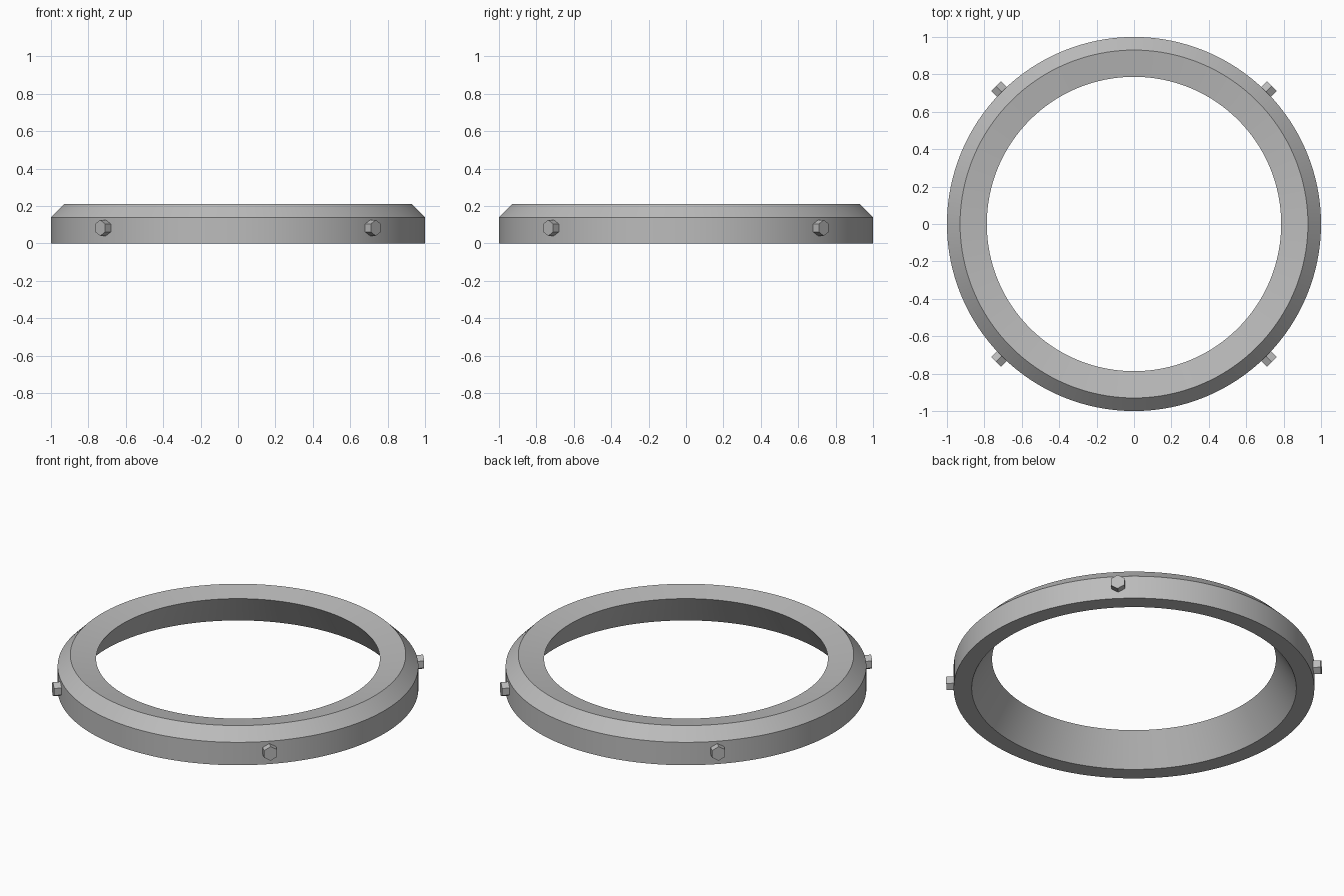
import bpy
import bmesh
import math
from mathutils import Matrix, Vector

default = bpy.data.objects.get("Cube")
if default:
    bpy.data.objects.remove(default, do_unlink=True)

metal = bpy.data.materials.new("grey metal")
metal.use_nodes = True
GREY = (0.5, 0.5, 0.5, 1)
metal.diffuse_color = GREY
metal.node_tree.nodes["Principled BSDF"].inputs["Base Color"].default_value = GREY


def add_object(name, bm):
    bmesh.ops.recalc_face_normals(bm, faces=bm.faces)
    mesh = bpy.data.meshes.new(name)
    bm.to_mesh(mesh)
    bm.free()
    mesh.materials.append(metal)
    obj = bpy.data.objects.new(name, mesh)
    bpy.context.collection.objects.link(obj)
    return obj


# Ring: closed (radius, height) profile with a chamfer, dished top and flared bore
profile = [(0.9, 0), (1, 0), (1, 0.14), (0.93, 0.21), (0.787, 0.186)]
bm = bmesh.new()
verts = [bm.verts.new((r, 0, z)) for r, z in profile]
edges = [bm.edges.new((verts[i - 1], verts[i])) for i in range(len(verts))]
bmesh.ops.spin(bm, geom=verts + edges, cent=(0, 0, 0), axis=(0, 0, 1),
               angle=math.tau, steps=128, use_merge=True)
bmesh.ops.remove_doubles(bm, verts=bm.verts, dist=0.0001)
ring = add_object("ring", bm)
bpy.context.view_layer.objects.active = ring
ring.select_set(True)
bpy.ops.object.shade_smooth_by_angle(angle=math.radians(30))

# Hexagonal bolt heads on the diagonals, one corner pointing up
HEAD_DEPTH = 0.08
for name, degrees in (("back_left", 45), ("back_right", 135),
                      ("front_right", 225), ("front_left", 315)):
    bm = bmesh.new()
    bmesh.ops.create_cone(bm, cap_ends=True, segments=6, radius1=0.043,
                          radius2=0.043, depth=HEAD_DEPTH)
    corner = max(bm.verts, key=lambda v: v.co.x + v.co.y * 0.01).co
    align = Matrix.Rotation(math.pi - math.atan2(corner.y, corner.x), 4, "Z")
    outward = Matrix.Rotation(math.pi / 2, 4, "Y")
    place = Matrix.Translation(Vector((1.042 - HEAD_DEPTH / 2, 0, 0.083)))
    turn = Matrix.Rotation(math.radians(degrees), 4, "Z")
    bmesh.ops.transform(bm, matrix=turn @ place @ outward @ align, verts=bm.verts)
    add_object("bolt_head_" + name, bm)
